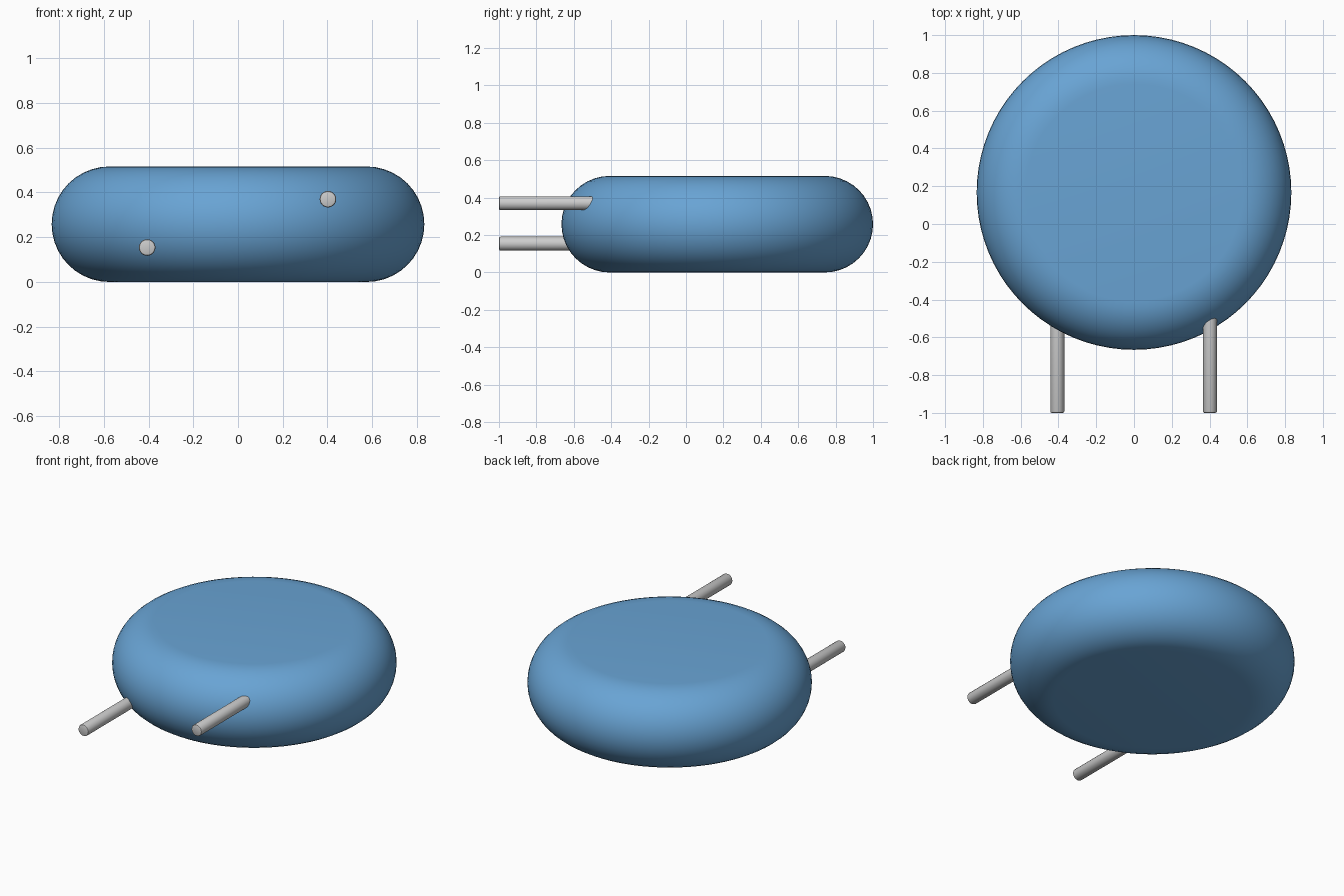
import bpy, bmesh
from math import sin, cos, pi
from mathutils import Matrix

if "Cube" in bpy.data.objects:
    bpy.data.objects.remove(bpy.data.objects["Cube"])

RADIUS, HEIGHT, CENTRE_Y = 0.833, 0.516, 0.167
EDGE = HEIGHT / 2


def finish(name, bm, material=None):
    bmesh.ops.recalc_face_normals(bm, faces=bm.faces)
    mesh = bpy.data.meshes.new(name)
    bm.to_mesh(mesh)
    bm.free()
    obj = bpy.data.objects.new(name, mesh)
    bpy.context.collection.objects.link(obj)
    if material:
        mesh.materials.append(material)
    bpy.ops.object.select_all(action='DESELECT')
    obj.select_set(True)
    bpy.context.view_layer.objects.active = obj
    bpy.ops.object.shade_smooth_by_angle(angle=0.6)
    return obj


# Coated disc body: flat faces with a fully rounded rim
coating = bpy.data.materials.new("blue_coating")
coating.diffuse_color = (0.14, 0.37, 0.66, 1)
coating.use_nodes = True
coating.node_tree.nodes["Principled BSDF"].inputs["Base Color"].default_value = coating.diffuse_color
bm = bmesh.new()
steps, segments = 20, 80
rings = []
for i in range(steps + 1):
    a = -pi / 2 + pi * i / steps
    r, z = RADIUS - EDGE + EDGE * cos(a), EDGE + EDGE * sin(a)
    rings.append([bm.verts.new((r * cos(2 * pi * k / segments),
                                CENTRE_Y + r * sin(2 * pi * k / segments), z))
                  for k in range(segments)])
for low, high in zip(rings, rings[1:]):
    for k in range(segments):
        n = (k + 1) % segments
        bm.faces.new((low[k], low[n], high[n], high[k]))
bm.faces.new(rings[0])
bm.faces.new(rings[-1])
finish("disc_body", bm, coating)

# Two parallel wire leads, offset in height, with softened tips
for name, x, z in (("left_lead", -0.406, 0.154), ("right_lead", 0.402, 0.37)):
    y0, y1 = -1.0, -0.48
    bm = bmesh.new()
    place = Matrix.Translation((x, (y0 + y1) / 2, z)) @ Matrix.Rotation(pi / 2, 4, 'X')
    bmesh.ops.create_cone(bm, cap_ends=True, segments=24, radius1=0.037,
                          radius2=0.037, depth=y1 - y0, matrix=place)
    tip = [e for e in bm.edges if all(v.co.y < y0 + 0.01 for v in e.verts)]
    bmesh.ops.bevel(bm, geom=tip, offset=0.008, segments=2, profile=0.5,
                    affect='EDGES')
    finish(name, bm)
